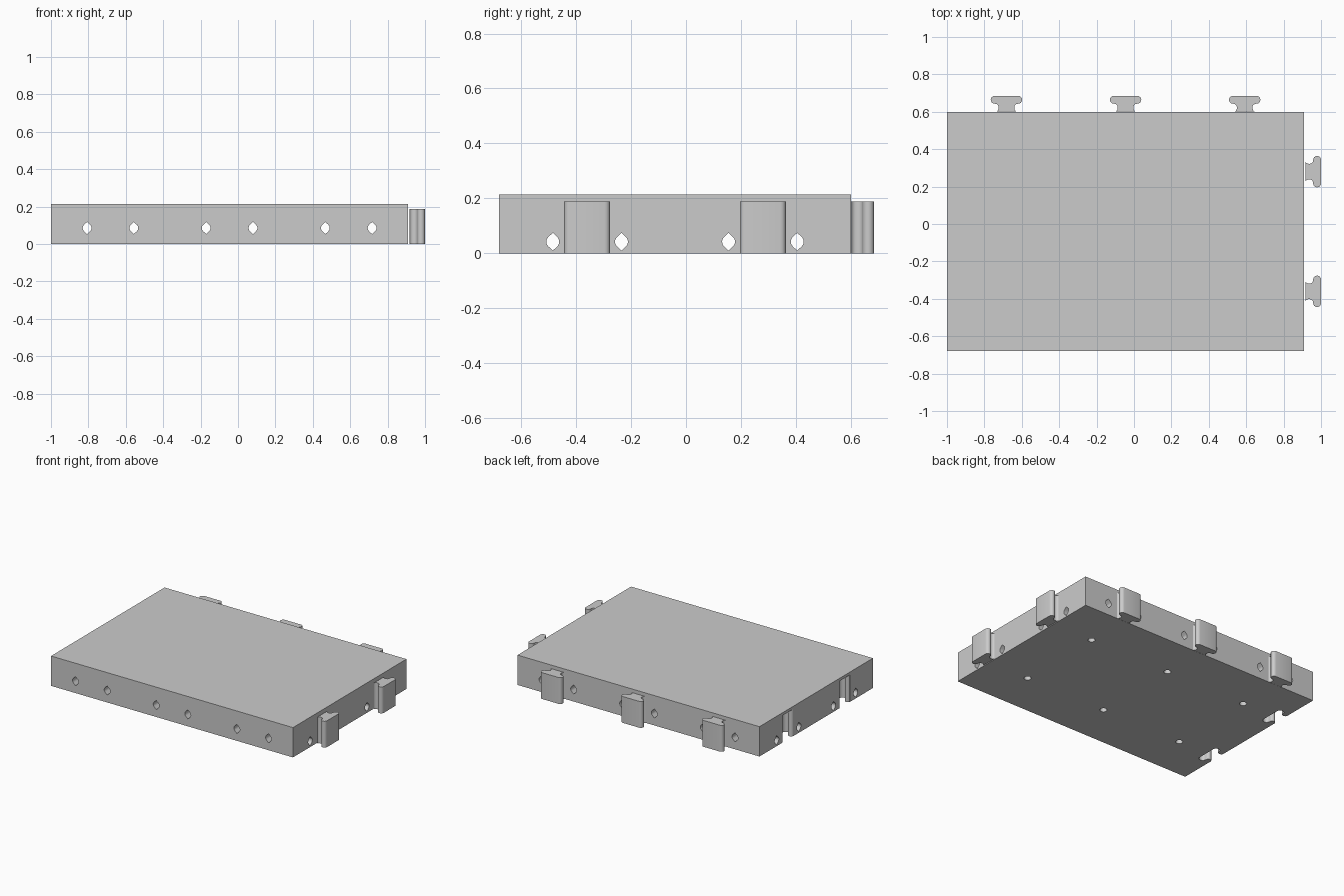
import bpy, bmesh, math
from mathutils import Matrix, Vector

cube = bpy.data.objects.get("Cube")
if cube:
    bpy.data.objects.remove(cube, do_unlink=True)

grey = bpy.data.materials.new("light_grey")
grey.use_nodes = True
GREY = (0.6, 0.6, 0.6, 1)
grey.diffuse_color = GREY
grey.node_tree.nodes["Principled BSDF"].inputs["Base Color"].default_value = GREY

# Tile layout
X0, X1, Y0, Y1, TOP = -1.0, 0.91, -0.68, 0.6, 0.213
COLS = [-0.682, -0.045, 0.592]
ROWS = [-0.36, 0.28]
LOCK_H = 0.188


def prism(name, outline, height, matrix):
    """Extrude a flat outline along local z, then place it."""
    bm = bmesh.new()
    face = bm.faces.new([bm.verts.new((u, v, 0)) for u, v in outline])
    new = bmesh.ops.extrude_face_region(bm, geom=[face])["geom"]
    bmesh.ops.translate(bm, vec=(0, 0, height),
                        verts=[g for g in new if isinstance(g, bmesh.types.BMVert)])
    bmesh.ops.transform(bm, matrix=matrix, verts=bm.verts)
    bmesh.ops.recalc_face_normals(bm, faces=bm.faces)
    mesh = bpy.data.meshes.new(name)
    bm.to_mesh(mesh)
    bm.free()
    mesh.materials.append(grey)
    obj = bpy.data.objects.new(name, mesh)
    bpy.context.collection.objects.link(obj)
    return obj


def smooth(obj):
    bpy.ops.object.select_all(action='DESELECT')
    obj.select_set(True)
    bpy.context.view_layer.objects.active = obj
    bpy.ops.object.shade_smooth_by_angle(angle=math.radians(35))


def arc(cx, cy, r, a0, a1, n=6):
    angles = [math.radians(a0 + (a1 - a0) * i / n) for i in range(n + 1)]
    return [(cx + r * math.cos(a), cy + r * math.sin(a)) for a in angles]


def lock_outline(grow=0.0, root=0.0):
    """T-shaped key: flared neck and a round-ended head, mirrored."""
    g = grow
    half = [(0.055 + g, -root)] if root else []
    half += arc(0.061 + g, 0.019, 0.019, 250, 180)
    half += arc(0.061 + g, 0.024 - g, 0.019, 180, 90, 5)
    half += arc(0.063 + g, 0.064, 0.021 + g, -90, 90, 8)
    return half + [(-x, y) for x, y in reversed(half)]


def frame(origin, u, v, w):
    m = Matrix((u, v, w)).transposed().to_4x4()
    m.translation = Vector(origin)
    return m


EX, EY, EZ = Vector((1, 0, 0)), Vector((0, 1, 0)), Vector((0, 0, 1))

# Body slab
body = prism("tile_body", [(X0, Y0), (X1, Y0), (X1, Y1), (X0, Y1)], TOP, Matrix())

# Cable holes: round sides with pointed top and bottom
R = 0.0235
pointed = (arc(0, 0, R, -45, 45) + [(0, R * 1.38)]
           + arc(0, 0, R, 135, 225) + [(0, -R * 1.38)])
cutters = []
for c in COLS:
    for d in (-0.125, 0.125):
        cutters.append(prism("hole_cutter", pointed, 2,
                             frame((c + d, 1, 0.085), EX, EZ, -EY)))
for r in ROWS:
    for d in (-0.125, 0.125):
        cutters.append(prism("hole_cutter", pointed, 3,
                             frame((-1.5, r + d, 0.042), EY, EZ, EX)))

# Blind round holes underneath
for c in COLS:
    for r in ROWS:
        cutters.append(prism("peg_hole_cutter", arc(0, 0, R, 0, 345, 23), 0.238,
                             Matrix.Translation((c, r, -0.05))))

# Sockets in the left-hand edge of the slab, open at the bottom
for r in ROWS:
    cutters.append(prism("socket_cutter", lock_outline(0.004, 0.02), LOCK_H + 0.055,
                         frame((X0, r, -0.05), -EY, EX, EZ)))

bpy.context.view_layer.objects.active = body
for cutter in cutters:
    cutter.hide_render = True
    mod = body.modifiers.new("cut", 'BOOLEAN')
    mod.operation, mod.solver, mod.object = 'DIFFERENCE', 'EXACT', cutter
    bpy.ops.object.modifier_apply(modifier=mod.name)
    bpy.data.objects.remove(cutter, do_unlink=True)
smooth(body)

# Interlocking keys on the back and on the +x edge
for i, c in enumerate(COLS):
    smooth(prism(f"back_key_{i + 1}", lock_outline(), LOCK_H,
                 frame((c, Y1, 0), EX, EY, EZ)))
for i, r in enumerate(ROWS):
    smooth(prism(f"side_key_{i + 1}", lock_outline(), LOCK_H,
                 frame((X1 + 0.005, r, 0), -EY, EX, EZ)))
